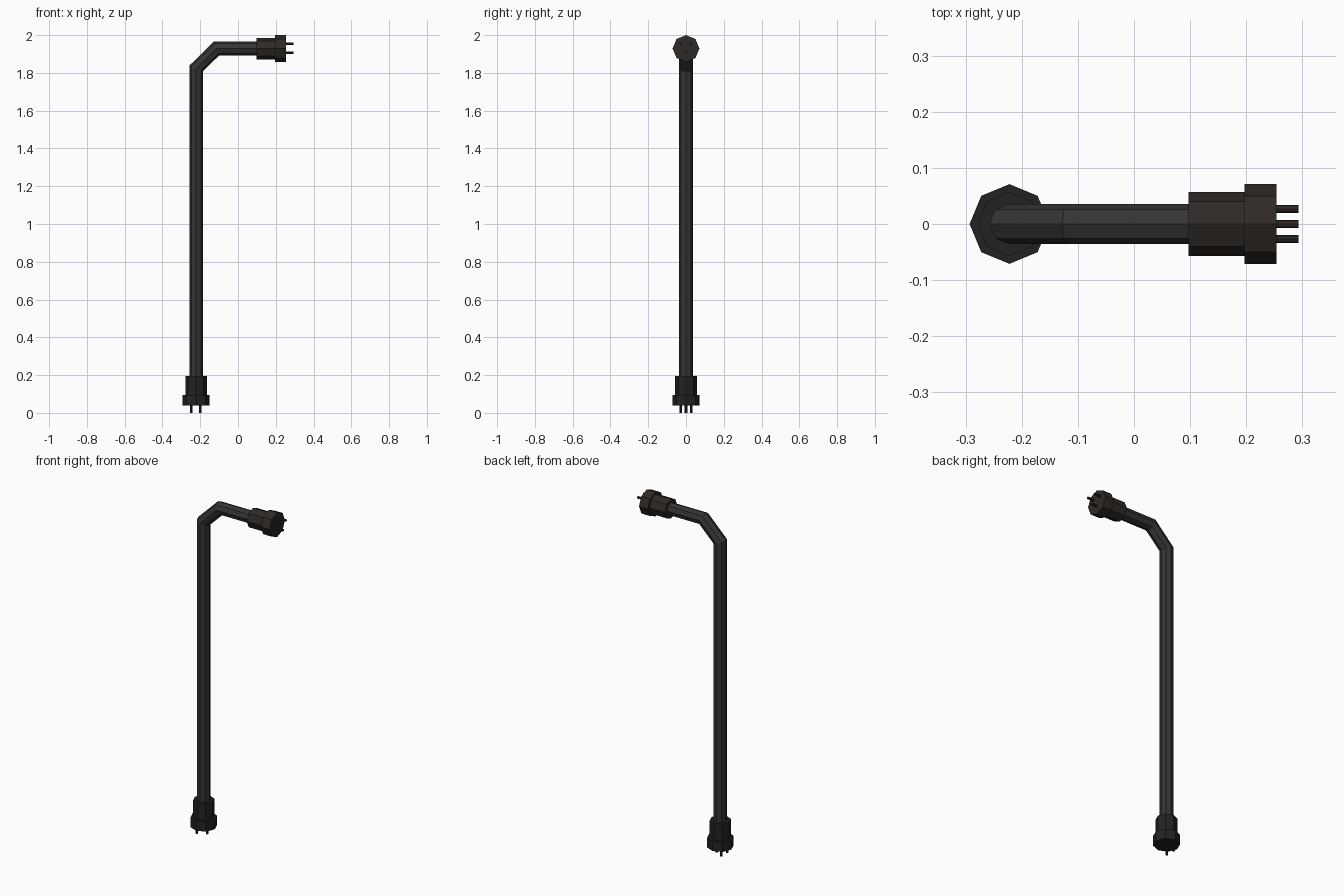
import bpy, bmesh, math
from mathutils import Vector

if "Cube" in bpy.data.objects:
    bpy.data.objects.remove(bpy.data.objects["Cube"])

SIDES = 8
Y = Vector((0, 1, 0))


def material(name, color):
    m = bpy.data.materials.new(name)
    m.diffuse_color = (*color, 1)
    m.use_nodes = True
    m.node_tree.nodes["Principled BSDF"].inputs["Base Color"].default_value = m.diffuse_color
    return m


def loft(name, rings, mat):
    """Flat-faced tube through rings of (centre, in-plane axis, radius)."""
    bm = bmesh.new()
    loops = []
    for centre, u, radius in rings:
        loops.append([bm.verts.new(centre + u * radius * math.cos(a) + Y * radius * math.sin(a))
                      for a in (2 * math.pi * i / SIDES for i in range(SIDES))])
    for a, b in zip(loops, loops[1:]):
        for i in range(SIDES):
            j = (i + 1) % SIDES
            bm.faces.new((a[i], a[j], b[j], b[i]))
    bm.faces.new(loops[0])
    bm.faces.new(loops[-1])
    bmesh.ops.recalc_face_normals(bm, faces=bm.faces)
    me = bpy.data.meshes.new(name)
    bm.to_mesh(me)
    bm.free()
    me.materials.append(mat)
    ob = bpy.data.objects.new(name, me)
    bpy.context.collection.objects.link(ob)
    return ob


def plug(prefix, tip, inward, u, mat):
    """Stepped connector with three pins; tip is the pin end, inward points to the cable."""
    profile = [(0.039, 0.071), (0.096, 0.071), (0.096, 0.057), (0.196, 0.057)]
    loft(prefix + "_plug", [(tip + inward * d, u, r) for d, r in profile], mat)
    for n, (pu, py) in enumerate([(0.025, 0.027), (0.025, -0.027), (-0.022, 0)]):
        base = tip + u * pu + Y * py
        loft(f"{prefix}_pin_{n + 1}", [(base, u, 0.007), (base + inward * 0.045, u, 0.007)], mat)


cable_mat = material("cable_grey", (0.035, 0.035, 0.036))
lower_mat = material("lower_plug_black", (0.015, 0.016, 0.016))
upper_mat = material("upper_plug_brown", (0.028, 0.023, 0.020))

# Cable with two mitred 45 degree bends
path = [Vector(p) for p in ((-0.222, 0, 0.18), (-0.222, 0, 1.823), (-0.114, 0, 1.929), (0.11, 0, 1.929))]
rings = []
for i, p in enumerate(path):
    d_in = (p - path[max(i - 1, 0)]).normalized()
    d_out = (path[min(i + 1, len(path) - 1)] - p).normalized()
    t = (d_in + d_out).normalized()
    stretch = 1 / t.dot(d_out if d_out.length else d_in)
    rings.append((p, Vector((-t.z, 0, t.x)) * stretch, 0.036))
loft("cable", rings, cable_mat)

# Connectors at both ends
plug("lower", Vector((-0.222, 0, 0)), Vector((0, 0, 1)), Vector((-1, 0, 0)), lower_mat)
plug("upper", Vector((0.293, 0, 1.929)), Vector((-1, 0, 0)), Vector((0, 0, 1)), upper_mat)
